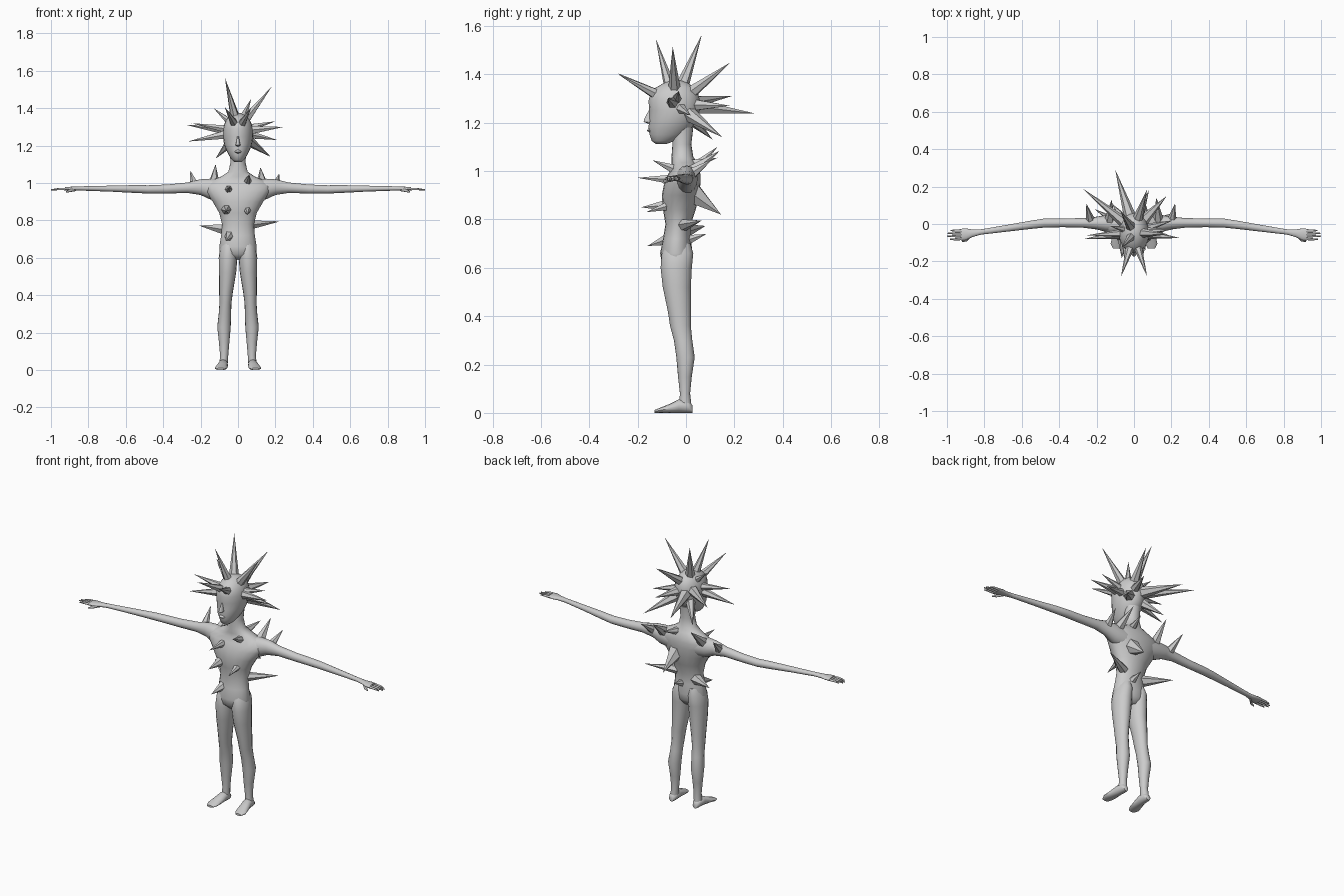
import bpy, bmesh, math
from mathutils import Vector

skin = bpy.data.materials.new("grey skin")
skin.diffuse_color = (0.6, 0.6, 0.6, 1)


def finish(name, bm, angle=60):
    bmesh.ops.recalc_face_normals(bm, faces=bm.faces[:])
    me = bpy.data.meshes.new(name)
    bm.to_mesh(me)
    bm.free()
    ob = bpy.data.objects.new(name, me)
    bpy.context.collection.objects.link(ob)
    me.materials.append(skin)
    bpy.ops.object.select_all(action='DESELECT')
    ob.select_set(True)
    bpy.context.view_layer.objects.active = ob
    bpy.ops.object.shade_smooth_by_angle(angle=math.radians(angle))
    return ob


def loft(bm, rings, axis='z', n=16):
    """Skin elliptical rings (centre, half size a, half size b) across one axis."""
    prev = None
    for c, a, b in rings:
        ring = []
        for i in range(n):
            t = 2 * math.pi * i / n
            u, v = a * math.cos(t), b * math.sin(t)
            off = {'z': (u, v, 0), 'x': (0, u, v), 'y': (u, 0, v)}[axis]
            ring.append(bm.verts.new(Vector(c) + Vector(off)))
        if prev:
            for i in range(n):
                j = (i + 1) % n
                bm.faces.new((prev[i], prev[j], ring[j], ring[i]))
        else:
            bm.faces.new(ring[::-1])
        prev = ring
    bm.faces.new(prev)


def slab(z, x, half_w, front, back):
    """Horizontal ring from its half width and its front and back limits."""
    return ((x, (front + back) / 2, z), half_w, (back - front) / 2)


def spike(bm, base, tip, r, n=6):
    base, tip = Vector(base), Vector(tip)
    q = (tip - base).to_track_quat('Z', 'Y')
    ring = [bm.verts.new(base + q @ Vector((r * math.cos(2 * math.pi * i / n),
                                            r * math.sin(2 * math.pi * i / n), 0))) for i in range(n)]
    top = bm.verts.new(tip)
    bm.faces.new(ring[::-1])
    for i in range(n):
        bm.faces.new((ring[i], ring[(i + 1) % n], top))


# torso and neck
bm = bmesh.new()
loft(bm, [slab(*s) for s in [
    (0.59, 0, 0.04, -0.07, 0.0), (0.62, 0, 0.092, -0.10, 0.02), (0.66, 0, 0.10, -0.107, 0.027),
    (0.72, 0, 0.09, -0.095, 0.02), (0.78, 0, 0.085, -0.085, 0.02), (0.84, 0, 0.10, -0.095, 0.04),
    (0.90, 0, 0.135, -0.10, 0.055), (0.95, 0, 0.17, -0.09, 0.06), (0.985, 0, 0.18, -0.075, 0.06),
    (1.01, 0, 0.15, -0.06, 0.055), (1.035, 0, 0.09, -0.06, 0.045), (1.06, 0, 0.052, -0.06, 0.03),
    (1.11, 0, 0.04, -0.056, 0.022), (1.18, 0, 0.045, -0.06, 0.03)]], n=20)
finish("torso", bm)

# head with chin and skull
bm = bmesh.new()
loft(bm, [slab(*s) for s in [
    (1.112, 0, 0.018, -0.125, -0.08), (1.125, 0, 0.034, -0.142, -0.045), (1.15, 0, 0.05, -0.15, 0.0),
    (1.18, 0, 0.065, -0.155, 0.025), (1.21, 0, 0.075, -0.152, 0.045), (1.25, 0, 0.081, -0.152, 0.055),
    (1.29, 0, 0.08, -0.155, 0.058), (1.32, 0, 0.072, -0.147, 0.05), (1.345, 0, 0.058, -0.125, 0.035),
    (1.362, 0, 0.04, -0.095, 0.012), (1.374, 0, 0.015, -0.06, -0.02)]], n=20)
finish("head", bm)

# nose and mouth
bm = bmesh.new()
loft(bm, [slab(*s) for s in [(1.195, 0, 0.006, -0.155, -0.13), (1.203, 0, 0.014, -0.176, -0.13),
                             (1.215, 0, 0.01, -0.174, -0.13), (1.25, 0, 0.005, -0.155, -0.13)]], n=10)
loft(bm, [slab(*s) for s in [(1.158, 0, 0.01, -0.15, -0.13), (1.167, 0, 0.02, -0.163, -0.13),
                             (1.178, 0, 0.01, -0.155, -0.13)]], n=10)
finish("nose_and_mouth", bm)

for s, side in ((-1, "right"), (1, "left")):
    # leg
    bm = bmesh.new()
    loft(bm, [slab(z, s * x, w, f, b) for z, x, w, f, b in [
        (0.02, 0.078, 0.022, -0.03, 0.024), (0.08, 0.074, 0.022, -0.025, 0.017),
        (0.15, 0.074, 0.028, -0.033, 0.024), (0.23, 0.075, 0.036, -0.04, 0.036),
        (0.30, 0.07, 0.033, -0.05, 0.026), (0.36, 0.067, 0.032, -0.066, 0.02),
        (0.42, 0.064, 0.037, -0.075, 0.02), (0.52, 0.056, 0.046, -0.096, 0.02),
        (0.60, 0.053, 0.05, -0.105, 0.024), (0.66, 0.05, 0.046, -0.10, 0.03),
        (0.70, 0.046, 0.03, -0.08, 0.018)]])
    finish(side + "_leg", bm)
    # foot
    bm = bmesh.new()
    loft(bm, [((s * x, y, h), w, h) for x, y, w, h in [
        (0.078, 0.027, 0.015, 0.016), (0.078, 0.01, 0.024, 0.025), (0.08, -0.03, 0.026, 0.028),
        (0.086, -0.07, 0.031, 0.018), (0.092, -0.105, 0.033, 0.011), (0.093, -0.13, 0.02, 0.006)]], 'y', 12)
    finish(side + "_foot", bm)
    # arm and palm
    bm = bmesh.new()
    loft(bm, [((s * x, y, z), w, h) for x, y, z, w, h in [
        (0.08, 0.0, 0.96, 0.05, 0.06), (0.15, 0.003, 0.968, 0.045, 0.055),
        (0.20, 0.005, 0.978, 0.034, 0.042), (0.27, 0.006, 0.975, 0.026, 0.028),
        (0.38, 0.006, 0.968, 0.023, 0.024), (0.48, 0.005, 0.966, 0.024, 0.022),
        (0.55, -0.004, 0.968, 0.022, 0.021), (0.68, -0.023, 0.97, 0.018, 0.016),
        (0.82, -0.043, 0.971, 0.014, 0.012), (0.865, -0.05, 0.97, 0.02, 0.011),
        (0.90, -0.055, 0.969, 0.032, 0.011), (0.925, -0.057, 0.969, 0.031, 0.009)]], 'x')
    finish(side + "_arm", bm)
    # fingers and thumb
    bm = bmesh.new()
    for y0, y1, tip in [(-0.034, -0.035, 0.98), (-0.049, -0.05, 0.998),
                        (-0.064, -0.065, 1.0), (-0.079, -0.082, 0.985)]:
        loft(bm, [((s * 0.91, y0, 0.968), 0.007, 0.007), ((s * 0.955, y1, 0.968), 0.006, 0.006),
                  ((s * tip, y1, 0.964), 0.003, 0.003)], 'x', 8)
    loft(bm, [((s * 0.865, -0.055, 0.966), 0.009, 0.009), ((s * 0.895, -0.085, 0.96), 0.008, 0.008),
              ((s * 0.92, -0.093, 0.952), 0.004, 0.004)], 'x', 8)
    finish(side + "_fingers", bm)

# head spikes: tip and base radius, each rooted inside the skull
bm = bmesh.new()
centre = Vector((0, -0.045, 1.275))
for x, y, z, r in [
        (-0.07, 0.065, 1.563, 0.03), (-0.065, -0.125, 1.547, 0.026), (0.18, -0.055, 1.515, 0.028),
        (0.07, 0.185, 1.45, 0.03), (-0.07, -0.283, 1.405, 0.026), (0.07, -0.28, 1.40, 0.026),
        (-0.10, 0.29, 1.237, 0.036), (-0.275, 0.19, 1.31, 0.032), (0.245, -0.075, 1.30, 0.028),
        (-0.267, -0.08, 1.222, 0.028), (0.175, 0.15, 1.14, 0.036), (0.20, -0.03, 1.33, 0.024),
        (0.21, 0.02, 1.23, 0.026), (-0.25, -0.06, 1.32, 0.024), (0.08, 0.18, 1.27, 0.03),
        (-0.12, 0.11, 1.13, 0.032), (-0.13, -0.01, 1.40, 0.022)]:
    tip = Vector((x, y, z))
    d = (tip - centre).normalized()
    spike(bm, centre + Vector((d.x * 0.05, d.y * 0.065, d.z * 0.065)), tip, r)
finish("head_spikes", bm, 35)

# body spikes: base, tip and base radius
bm = bmesh.new()
for base, tip, r in [
        ((-0.23, 0.01, 0.98), (-0.255, 0.11, 1.067), 0.028), ((0.20, 0.01, 0.98), (0.22, 0.11, 1.05), 0.028),
        ((-0.13, 0.0, 0.98), (-0.12, 0.13, 1.10), 0.036), ((0.13, 0.0, 0.98), (0.12, 0.14, 1.085), 0.036),
        ((0.03, 0.0, 1.02), (0.06, 0.13, 1.055), 0.03), ((0.04, 0.01, 0.92), (0.05, 0.145, 0.82), 0.055),
        ((-0.05, -0.05, 0.965), (-0.05, -0.2, 0.972), 0.024), ((0.05, -0.03, 1.0), (0.06, -0.14, 1.045), 0.026),
        ((-0.06, -0.06, 0.86), (-0.065, -0.185, 0.85), 0.032), ((0.05, -0.06, 0.86), (0.05, -0.165, 0.83), 0.024),
        ((-0.04, -0.05, 0.725), (-0.065, -0.16, 0.69), 0.034), ((0.02, -0.01, 0.71), (0.02, 0.085, 0.74), 0.028),
        ((-0.05, -0.02, 0.75), (-0.21, 0.08, 0.773), 0.036), ((0.05, -0.02, 0.775), (0.225, 0.065, 0.795), 0.03)]:
    spike(bm, base, tip, r)
finish("body_spikes", bm, 35)
